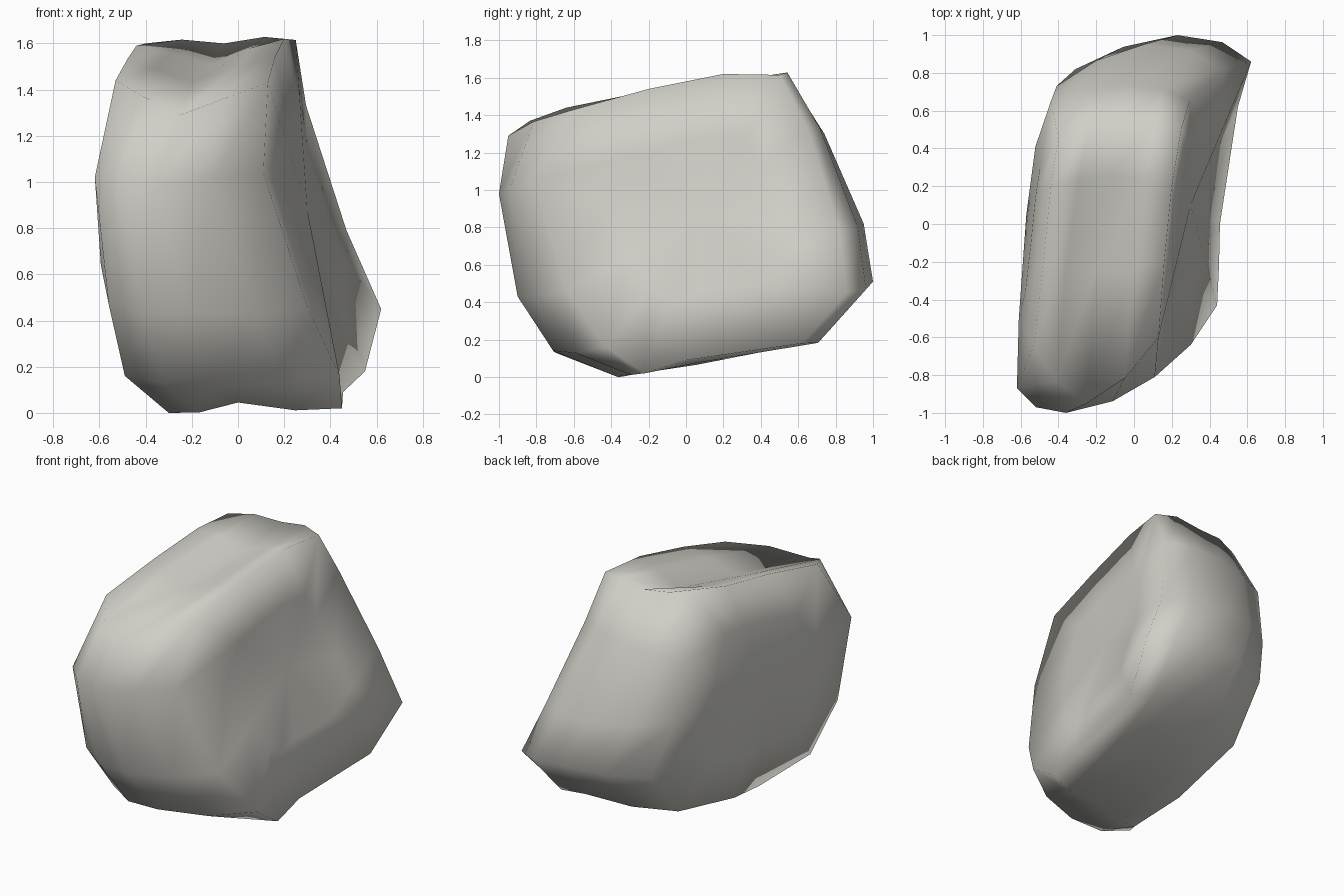
import bpy, bmesh
from mathutils import Vector

if "Cube" in bpy.data.objects:
    bpy.data.objects.remove(bpy.data.objects["Cube"])

# Leaning slab-shaped boulder: three outlines lofted across its thickness.
# Each outline runs front, top, back, bottom, with matching point order.
left_rim = [(-.62, -.87, 1.02), (-.53, -.64, 1.44), (-.48, -.2, 1.53), (-.44, .2, 1.59),
            (-.4, .46, 1.6), (-.44, .65, 1.25), (-.41, .73, .85), (-.31, .82, .5),
            (-.33, .55, .18), (-.36, 0, .07), (-.30, -.35, 0), (-.49, -.62, .16), (-.56, -.81, .47)]
middle = [(-.36, -1, .98), (-.25, -.95, 1.29), (-.2, -.25, 1.43), (-.12, .25, 1.51),
          (-.06, .55, 1.6), (-.05, .74, 1.3), (.05, .95, .82), (.23, 1, .51),
          (.23, .74, .22), (.05, .1, .1), (0, -.35, .045), (-.1, -.71, .14), (-.2, -.9, .43)]
right_rim = [(.11, -.81, 1.04), (.13, -.6, 1.43), (.16, -.2, 1.54), (.2, .2, 1.62),
             (.25, .5, 1.615), (.295, .65, 1.33), (.47, .82, .79), (.62, .86, .45),
             (.55, .62, .18), (.455, 0, .09), (.45, -.22, .02), (.44, -.43, .16), (.3, -.64, .46)]
left_centre = Vector((-.57, .05, .9))
right_centre = Vector((.30, .1, .88))


def inset(loop, centre, amount, bulge=0):
    ring = [Vector(p).lerp(centre, amount) for p in loop]
    return [Vector((max(p.x + bulge, -.61), p.y, p.z)) for p in ring]


def between(a, b, c, d):
    # Rounded halfway outline between b and c
    return [(9 * (Vector(q) + Vector(r)) - Vector(p) - Vector(s)) / 16
            for p, q, r, s in zip(a, b, c, d)]


left_ring = inset(left_rim, left_centre, .4, -.03)
right_ring = inset(right_rim, right_centre, .45)
loops = [left_ring, left_rim, between(left_ring, left_rim, middle, right_rim), middle,
         between(left_rim, middle, right_rim, right_ring), right_rim, right_ring]

bm = bmesh.new()
rings = [[bm.verts.new(p) for p in loop] for loop in loops]
n = len(middle)

# Skin between neighbouring outlines
for a, b in zip(rings, rings[1:]):
    for i in range(n):
        j = (i + 1) % n
        bm.faces.new((a[i], a[j], b[j], b[i]))

# Broad left and right faces
for ring, centre in ((rings[0], left_centre), (rings[-1], right_centre)):
    c = bm.verts.new(centre)
    for i in range(n):
        bm.faces.new((ring[i], ring[(i + 1) % n], c))
bmesh.ops.recalc_face_normals(bm, faces=bm.faces)
for f in bm.faces:
    f.smooth = True

mesh = bpy.data.meshes.new("boulder")
bm.to_mesh(mesh)
bm.free()
stone = bpy.data.materials.new("warm grey stone")
stone.diffuse_color = (.63, .62, .57, 1)
stone.use_nodes = True
stone.node_tree.nodes["Principled BSDF"].inputs["Base Color"].default_value = stone.diffuse_color
mesh.materials.append(stone)
boulder = bpy.data.objects.new("boulder", mesh)
bpy.context.collection.objects.link(boulder)
